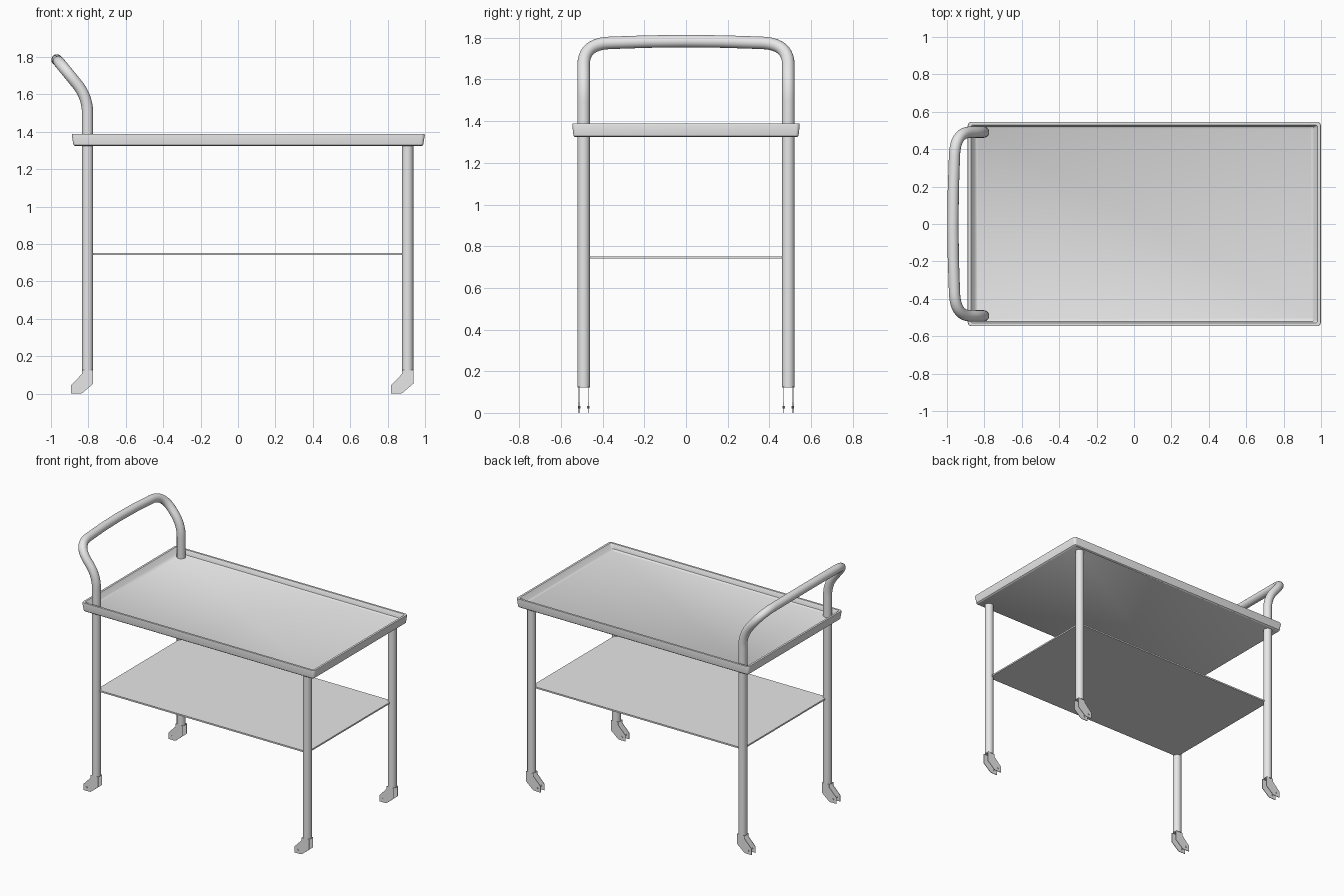
import bpy, bmesh, math
from mathutils import Vector

if "Cube" in bpy.data.objects:
    bpy.data.objects.remove(bpy.data.objects["Cube"])

grey = bpy.data.materials.new("light grey metal")
grey.diffuse_color = (0.8, 0.8, 0.8, 1)
grey.use_nodes = True
grey.node_tree.nodes["Principled BSDF"].inputs["Base Color"].default_value = grey.diffuse_color

REAR_X, FRONT_X, LEG_Y, LEG_R, LEG_Z = -0.804, 0.907, 0.491, 0.03, 0.123


def finish(name, bm, smooth=None):
    bmesh.ops.recalc_face_normals(bm, faces=bm.faces)
    me = bpy.data.meshes.new(name)
    bm.to_mesh(me)
    bm.free()
    me.materials.append(grey)
    ob = bpy.data.objects.new(name, me)
    bpy.context.collection.objects.link(ob)
    if smooth:
        bpy.ops.object.select_all(action='DESELECT')
        ob.select_set(True)
        bpy.context.view_layer.objects.active = ob
        bpy.ops.object.shade_smooth_by_angle(angle=math.radians(smooth))
    return ob


def bridge(bm, a, b):
    n = len(a)
    for i in range(n):
        bm.faces.new((a[i], a[(i + 1) % n], b[(i + 1) % n], b[i]))


def tube(name, path, r, sides=24):
    """Round tube swept along a path lying roughly in a fold over y."""
    bm = bmesh.new()
    path = [Vector(p) for p in path]
    rings, normal = [], Vector((1, 0, 0))
    for i, p in enumerate(path):
        t = (path[min(i + 1, len(path) - 1)] - path[max(i - 1, 0)]).normalized()
        normal = (normal - t * normal.dot(t)).normalized()
        side = t.cross(normal)
        rings.append([bm.verts.new(p + r * (normal * math.cos(a) + side * math.sin(a)))
                      for a in (2 * math.pi * k / sides for k in range(sides))])
    for a, b in zip(rings, rings[1:]):
        bridge(bm, a, b)
    bm.faces.new(rings[0])
    bm.faces.new(rings[-1])
    return finish(name, bm, 40)


def bend(before, corner, after, reach, steps=10):
    """Rounded corner between two straight runs."""
    c = Vector(corner)
    a = c + (Vector(before) - c).normalized() * reach
    b = c + (Vector(after) - c).normalized() * reach
    return [a * (1 - t) ** 2 + c * 2 * t * (1 - t) + b * t * t
            for t in (k / steps for k in range(steps + 1))]


# rear legs and push handle: one bent tube
foot = (REAR_X, -LEG_Y, LEG_Z)
knee = (REAR_X, -LEG_Y, 1.585)
corner = (-0.957, -LEG_Y, 1.773)
middle = (-0.968, 0, 1.784)
half = [Vector(foot)] + bend(foot, knee, corner, 0.09) + bend(knee, corner, middle, 0.13)
half.append(Vector((-0.966, -0.18, 1.782)))
path = half + [Vector(middle)] + [Vector((p.x, -p.y, p.z)) for p in reversed(half)]
tube("rear_legs_and_handle", path, LEG_R)

# front legs
for s, tag in ((-1, "right"), (1, "left")):
    tube("front_leg_" + tag, [(FRONT_X, s * LEG_Y, LEG_Z), (FRONT_X, s * LEG_Y, 1.34)], LEG_R)

# tray: stacked rounded rectangles from underside, over the rim, to the floor
def ring(bm, x0, x1, y, z, r, steps=5):
    out = []
    for q, (cx, cy) in enumerate(((x1 - r, y - r), (x0 + r, y - r),
                                  (x0 + r, r - y), (x1 - r, r - y))):
        for k in range(steps + 1):
            a = math.pi / 2 * (q + k / steps)
            out.append(bm.verts.new((cx + r * math.cos(a), cy + r * math.sin(a), z)))
    return out


bm = bmesh.new()
rings = [ring(bm, *p) for p in (
    (-0.872, 0.982, 0.533, 1.323, 0.012),
    (-0.880, 0.990, 0.540, 1.329, 0.015),
    (-0.889, 0.999, 0.546, 1.382, 0.02),
    (-0.887, 0.997, 0.545, 1.388, 0.02),
    (-0.872, 0.982, 0.530, 1.388, 0.012),
    (-0.868, 0.978, 0.527, 1.384, 0.012),
    (-0.852, 0.962, 0.522, 1.354, 0.012),
    (-0.840, 0.950, 0.512, 1.347, 0.010))]
for a, b in zip(rings, rings[1:]):
    bridge(bm, a, b)
bm.faces.new(rings[0])
bm.faces.new(rings[-1])
finish("tray", bm, 35)


def prism(bm, profile, y0, y1):
    """Side profile (x, z) extruded between two y values."""
    a = [bm.verts.new((x, y0, z)) for x, z in profile]
    b = [bm.verts.new((x, y1, z)) for x, z in profile]
    bridge(bm, a, b)
    bm.faces.new(a)
    bm.faces.new(b)


# lower shelf
bm = bmesh.new()
prism(bm, ((REAR_X, 0.74), (FRONT_X, 0.74), (FRONT_X, 0.751), (REAR_X, 0.751)), -LEG_Y, LEG_Y)
finish("lower_shelf", bm)

# caster forks: two thin plates with small axle pins under each leg
FORK = ((-0.03, 0.126), (0.03, 0.126), (0.03, 0.052), (-0.028, 0.003),
        (-0.04, 0.0), (-0.088, 0.0), (-0.088, 0.045), (-0.03, 0.105))
for cx, end in ((REAR_X, "rear"), (FRONT_X, "front")):
    for s, tag in ((-1, "right"), (1, "left")):
        bm = bmesh.new()
        for d in (-0.022, 0.022):
            y = s * LEG_Y + d
            prism(bm, [(cx + x, z) for x, z in FORK], y - 0.002, y + 0.002)
            pin = [(cx - 0.062 + 0.006 * math.cos(k * math.pi / 4),
                    0.026 + 0.006 * math.sin(k * math.pi / 4)) for k in range(8)]
            prism(bm, pin, y - 0.006, y + 0.006)
        finish("caster_fork_%s_%s" % (end, tag), bm)
